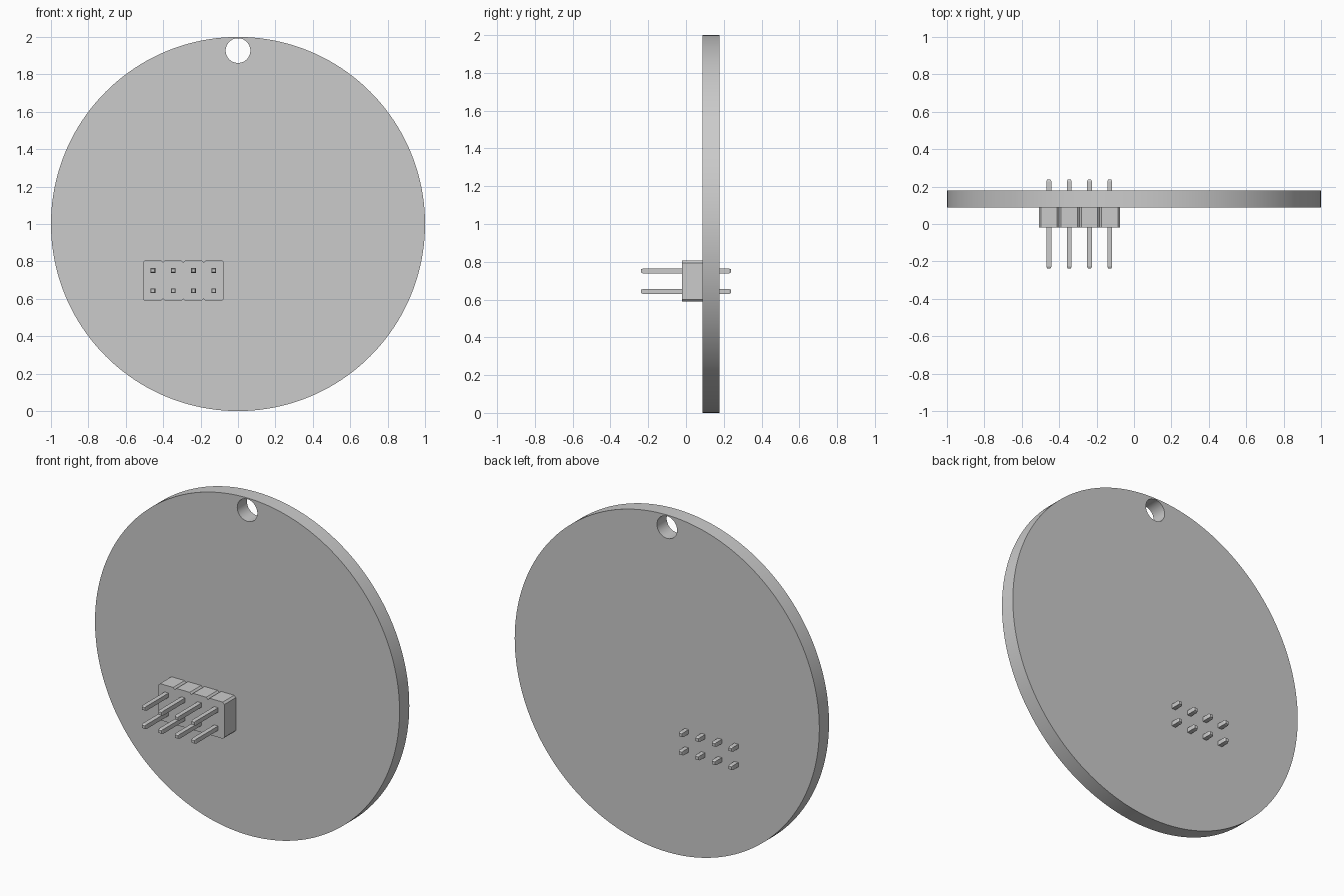
import bpy, bmesh, math
from mathutils import Vector

cube = bpy.data.objects.get("Cube")
if cube:
    bpy.data.objects.remove(cube, do_unlink=True)

grey = bpy.data.materials.new("plain grey")
grey.use_nodes = True
grey.diffuse_color = (0.6, 0.6, 0.6, 1)
grey.node_tree.nodes["Principled BSDF"].inputs["Base Color"].default_value = (0.6, 0.6, 0.6, 1)

PITCH = 0.1085
COLS = [-0.455 + i * PITCH for i in range(4)]
ROWS = [0.643, 0.643 + PITCH]
BOARD_FRONT, BOARD_BACK = 0.087, 0.178


def add_mesh(name, bm):
    bmesh.ops.recalc_face_normals(bm, faces=bm.faces)
    mesh = bpy.data.meshes.new(name)
    bm.to_mesh(mesh)
    bm.free()
    mesh.materials.append(grey)
    obj = bpy.data.objects.new(name, mesh)
    bpy.context.collection.objects.link(obj)
    return obj


def loft(name, sections):
    """Join equal-length (x, z) outlines placed at successive y and cap the ends."""
    bm = bmesh.new()
    rings = [[bm.verts.new((x, y, z)) for x, z in pts] for y, pts in sections]
    for a, b in zip(rings, rings[1:]):
        for i in range(len(a)):
            j = (i + 1) % len(a)
            bm.faces.new((a[i], a[j], b[j], b[i]))
    bm.faces.new(rings[0])
    bm.faces.new(rings[-1])
    return add_mesh(name, bm)


def circle(cx, cz, r, n):
    return [(cx + r * math.sin(2 * math.pi * i / n), cz + r * math.cos(2 * math.pi * i / n))
            for i in range(n)]


def square(cx, cz, h):
    return [(cx - h, cz - h), (cx + h, cz - h), (cx + h, cz + h), (cx - h, cz + h)]


# Round board with a hanging hole near the rim
board = loft("round_board", [(y, circle(0, 1, 1, 160)) for y in (BOARD_FRONT, BOARD_BACK)])
cutter = loft("hole_cutter", [(y, circle(0, 1.927, 0.066, 48)) for y in (0, 0.3)])
cutter.hide_render = True
cut = board.modifiers.new("hole", "BOOLEAN")
cut.operation, cut.solver, cut.object = "DIFFERENCE", "EXACT", cutter
bpy.context.view_layer.objects.active = board
board.select_set(True)
bpy.ops.object.modifier_apply(modifier=cut.name)
bpy.data.objects.remove(cutter, do_unlink=True)
bpy.ops.object.shade_smooth_by_angle(angle=math.radians(30))

# Header block: four cells with chamfered corners forming notches between them
half, chamfer = PITCH / 2, 0.011
low, high = ROWS[0] - half, ROWS[1] + half
bottom = []
for x in COLS:
    bottom += [(x - half, low + chamfer), (x - half + chamfer, low), (x + half - chamfer, low)]
bottom.append((COLS[-1] + half, low + chamfer))
top = [(x, low + high - z) for x, z in reversed(bottom)]
loft("pin_header_block", [(y, bottom + top) for y in (-0.02, BOARD_FRONT)])

# Square pins with slightly tapered tips, running through block and board
for r, z in enumerate(ROWS):
    for c, x in enumerate(COLS):
        loft(f"pin_{r + 1}_{c + 1}", [(y, square(x, z, h)) for y, h in
             ((-0.237, 0.009), (-0.228, 0.013), (0.228, 0.013), (0.237, 0.009))])
